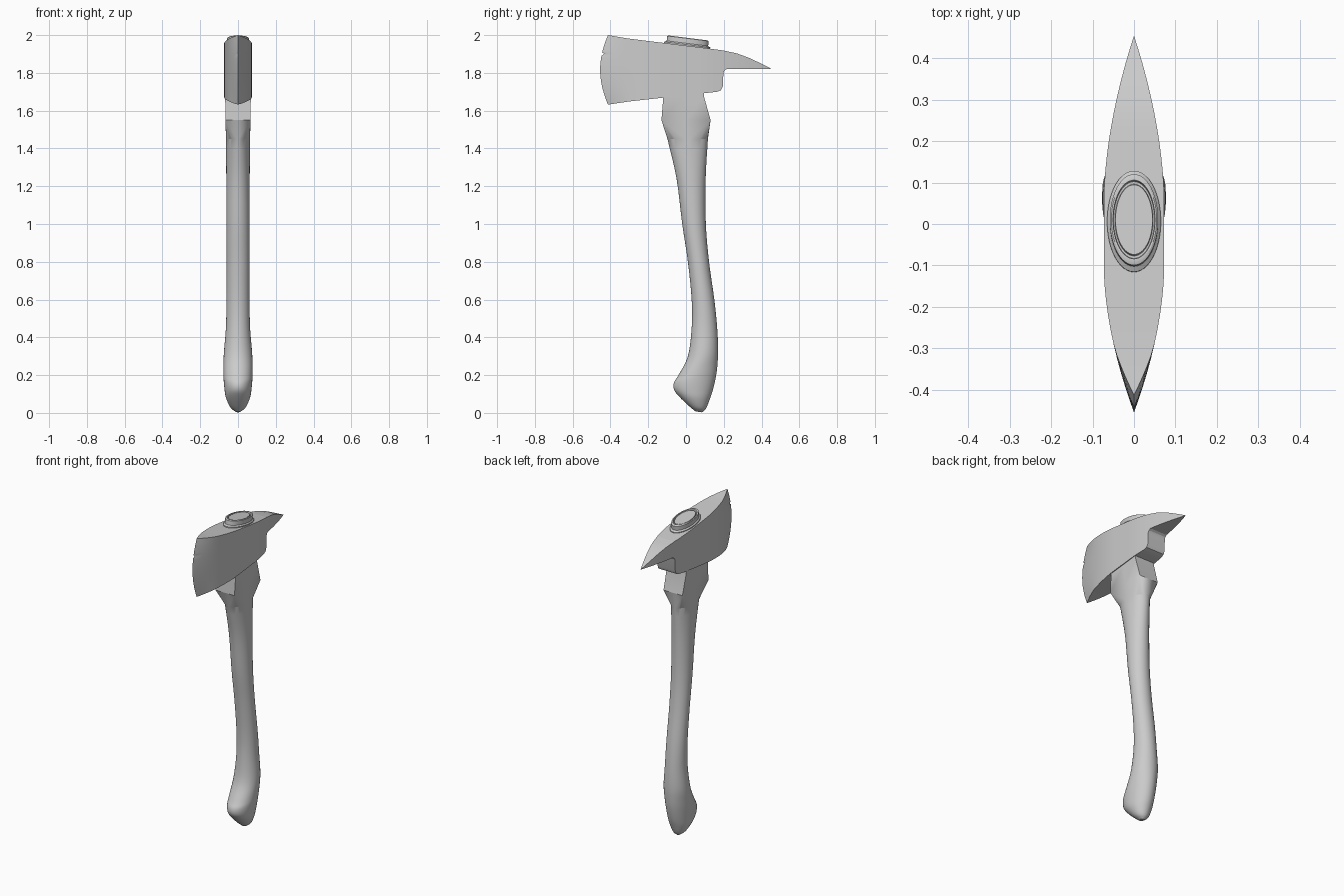
import bpy, bmesh
from math import sin, cos, pi, copysign, radians
from mathutils import Vector

if "Cube" in bpy.data.objects:
    bpy.data.objects.remove(bpy.data.objects["Cube"])

grey = bpy.data.materials.new("light_grey")
grey.use_nodes = True
grey.diffuse_color = (0.6, 0.6, 0.6, 1)
grey.node_tree.nodes["Principled BSDF"].inputs["Base Color"].default_value = (0.6, 0.6, 0.6, 1)


def loft(name, rings, angle, caps=True):
    """Skin a list of equal-length closed rings."""
    bm = bmesh.new()
    rows = [[bm.verts.new(p) for p in ring] for ring in rings]
    n = len(rows[0])
    for a, b in zip(rows, rows[1:]):
        for i in range(n):
            j = (i + 1) % n
            bm.faces.new((a[i], a[j], b[j], b[i]))
    if caps:
        bm.faces.new(rows[0])
        bm.faces.new(rows[-1])
    bmesh.ops.remove_doubles(bm, verts=bm.verts, dist=0.0002)
    bmesh.ops.recalc_face_normals(bm, faces=bm.faces)
    mesh = bpy.data.meshes.new(name)
    bm.to_mesh(mesh)
    bm.free()
    mesh.materials.append(grey)
    obj = bpy.data.objects.new(name, mesh)
    bpy.context.collection.objects.link(obj)
    bpy.ops.object.select_all(action='DESELECT')
    obj.select_set(True)
    bpy.context.view_layer.objects.active = obj
    bpy.ops.object.shade_smooth_by_angle(angle=radians(angle))
    return obj


def interp(points, x):
    """Piecewise linear lookup."""
    for (x0, v0), (x1, v1) in zip(points, points[1:]):
        if x <= x1:
            return v0 + (v1 - v0) * (x - x0) / (x1 - x0)
    return points[-1][1]


def spline(keys, steps):
    """Catmull-Rom through tuples of values."""
    k = [Vector(v) for v in keys]
    k = [2 * k[0] - k[1]] + k + [2 * k[-1] - k[-2]]
    out = []
    for a, b, c, d in zip(k, k[1:], k[2:], k[3:]):
        for s in range(steps):
            t = s / steps
            out.append(b + (c - a) * (t / 2) + (2 * a - 5 * b + 4 * c - d) * (t * t / 2)
                       + (3 * b - a - 3 * c + d) * (t ** 3 / 2))
    return out + [k[-2]]


# Handle: sections given by front y, front z, back y, back z, half width
SIDES = 48
sections = [
    (0.05, 0.008, 0.085, 0.003, 0.012), (0.015, 0.037, 0.105, 0.022, 0.04),
    (-0.035, 0.085, 0.125, 0.07, 0.063), (-0.063, 0.122, 0.142, 0.12, 0.071),
    (-0.064, 0.16, 0.158, 0.19, 0.076), (-0.04, 0.2, 0.166, 0.25, 0.077),
    (0.01, 0.3, 0.17, 0.33, 0.075), (0.03, 0.45, 0.165, 0.45, 0.064),
    (0.03, 0.6, 0.15, 0.6, 0.061), (0.01, 0.8, 0.122, 0.8, 0.06),
    (-0.02, 1.0, 0.105, 1.0, 0.061), (-0.05, 1.24, 0.104, 1.24, 0.062),
    (-0.098, 1.45, 0.116, 1.45, 0.064),
]
rings = []
for yf, zf, yb, zb, w in spline(sections, 4):
    ring = []
    for i in range(SIDES):
        a = 2 * pi * i / SIDES
        t = (1 - cos(a)) / 2
        ring.append((w * sin(a), yf + (yb - yf) * t, zf + (zb - zf) * t))
    rings.append(ring)

# Square shoulder: every quarter of the round section gathers into one corner
for yf, yb, z, w in ((-0.13, 0.13, 1.55, 0.066), (-0.12, 0.095, 1.675, 0.068),
                     (-0.115, 0.09, 1.76, 0.068)):
    ring = []
    for i in range(SIDES):
        a = 2 * pi * i / SIDES
        x = 0 if i % (SIDES // 2) == 0 else copysign(w, sin(a))
        y = (yf + yb) / 2 if i % (SIDES // 2) == SIDES // 4 else (yf if cos(a) > 0 else yb)
        ring.append((x, y, z))
    rings.append(ring)
loft("handle", rings, 20)

# Axe head: lens-shaped plan with a curved cutting edge and a rear pick
top = [(-0.455, 2.0), (0.115, 1.93), (0.2, 1.918), (0.27, 1.903), (0.33, 1.881),
       (0.39, 1.853), (0.455, 1.82)]
bottom = [(-0.455, 1.632), (0.165, 1.70), (0.185, 1.708), (0.195, 1.728), (0.198, 1.80),
          (0.203, 1.812), (0.215, 1.82), (0.455, 1.82)]
columns = sorted({y for y, _ in top + bottom} | {-0.43 + 0.035 * i for i in range(25)})
levels = sorted([i / 12 for i in range(13)] + [0.7, 0.73, 0.77])


def half_width(y):
    t = (-y - 0.1) / 0.355 if y < 0 else (y - 0.05) / 0.405
    return 0.073 * (1 - max(t, 0) ** 1.8)


rings = []
for y in columns:
    lo, hi, w = interp(bottom, y), interp(top, y), half_width(y)
    fade = max(0, min(1, (-0.3 - y) / 0.155))
    side = []
    for t in levels:
        shift = 0.042 * abs(2 * t - 1) ** 1.9 * fade
        if y == columns[0] and t == 0.73:
            shift += 0.012  # small nick in the edge
        side.append((w, y + shift, lo + (hi - lo) * t))
    rings.append(side + [(-x, v, z) for x, v, z in reversed(side)])
loft("axe_head", rings, 25, caps=False)

# Oval collar around the handle end, tilted with the top of the head
rings = []
for scale, rise in ((1, -0.03), (1, 0.005), (0.9, 0.012), (0.9, 0.038), (0.84, 0.041),
                    (0.78, 0.041), (0.76, 0.03), (0.71, 0.03), (0.69, 0.038)):
    ring = []
    for i in range(SIDES):
        a = 2 * pi * i / SIDES
        y = 0.122 * scale * sin(a)
        ring.append((0.065 * scale * cos(a), y + 0.006 + rise * 0.12,
                     1.944 + rise - 0.125 * y))
    rings.append(ring)
loft("eye_collar", rings, 30)
